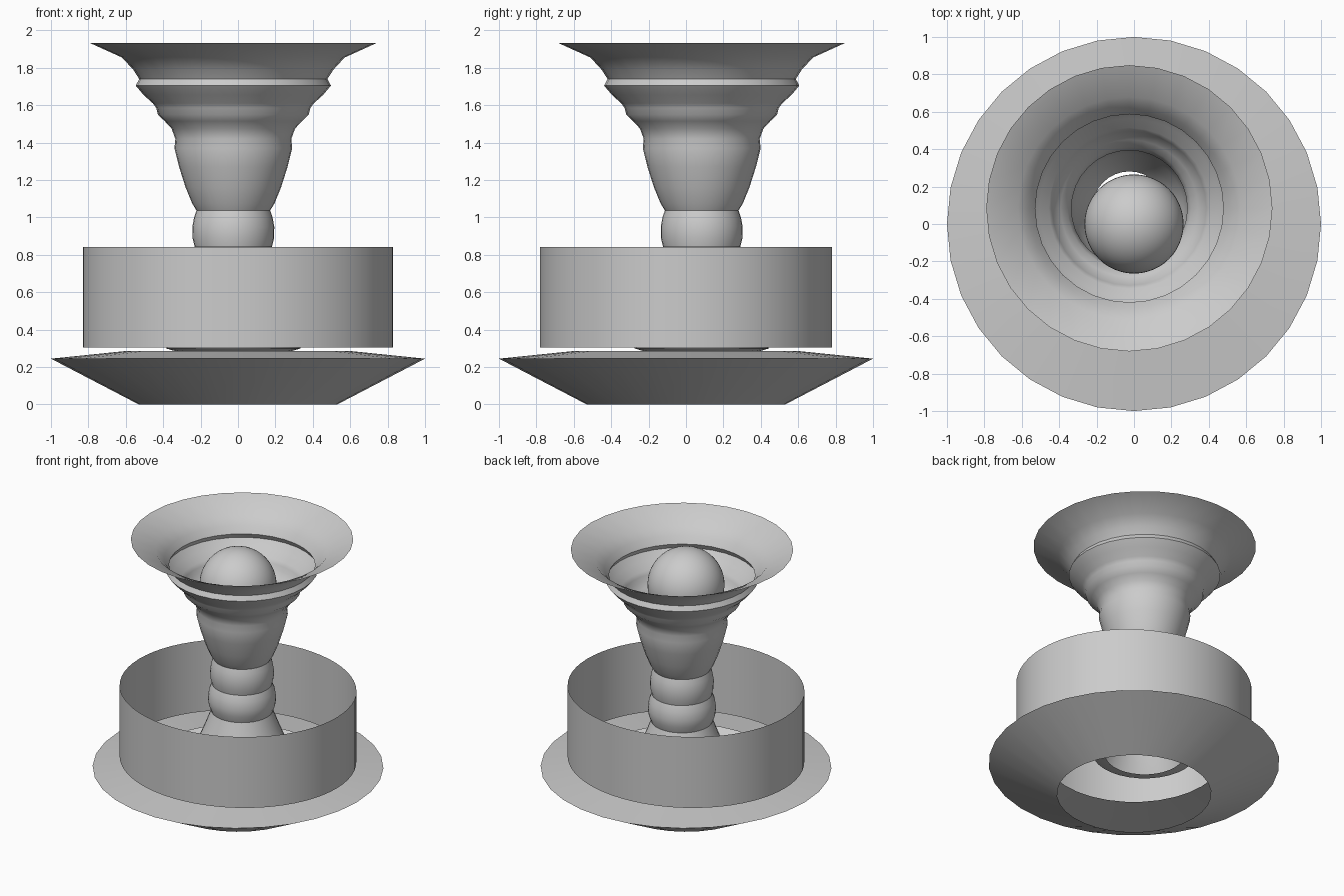
import bpy, bmesh
from math import cos, sin, tau, radians

if "Cube" in bpy.data.objects:
    bpy.data.objects.remove(bpy.data.objects["Cube"])


def smooth(obj, angle=35):
    bpy.ops.object.select_all(action='DESELECT')
    obj.select_set(True)
    bpy.context.view_layer.objects.active = obj
    bpy.ops.object.shade_smooth_by_angle(angle=radians(angle))


def lathe(name, profile, segments=32, center=(0, 0), scale=(1, 1)):
    """Open surface of revolution from (radius, z) points, listed bottom to top."""
    bm = bmesh.new()
    rings = [[bm.verts.new((center[0] + r * scale[0] * cos(tau * i / segments),
                            center[1] + r * scale[1] * sin(tau * i / segments), z))
              for i in range(segments)] for r, z in profile]
    for low, high in zip(rings, rings[1:]):
        for i in range(segments):
            j = (i + 1) % segments
            bm.faces.new((low[i], low[j], high[j], high[i]))
    mesh = bpy.data.meshes.new(name)
    bm.to_mesh(mesh)
    bm.free()
    obj = bpy.data.objects.new(name, mesh)
    bpy.context.collection.objects.link(obj)
    smooth(obj)
    return obj


# Dish-shaped base, open at bottom and top
lathe("base_dish", [(0.53, 0), (1.0, 0.245), (0.61, 0.285)])

# Thin slightly oval wall
lathe("drum_wall", [(1, 0.305), (1, 0.843)], 64, scale=(0.83, 0.78))

# Hollow turned stem flaring to a trumpet rim, set slightly off centre
stem = [(0.27, 0.28), (0.32, 0.288), (0.36, 0.30), (0.345, 0.33), (0.295, 0.43),
        (0.25, 0.54), (0.212, 0.64), (0.23, 0.69), (0.235, 0.74), (0.226, 0.80),
        (0.207, 0.845), (0.218, 0.89), (0.219, 0.95), (0.21, 1.0), (0.197, 1.037),
        (0.22, 1.075), (0.255, 1.16), (0.29, 1.27), (0.315, 1.37), (0.31, 1.42),
        (0.33, 1.475), (0.367, 1.515), (0.403, 1.55), (0.412, 1.585), (0.43, 1.61),
        (0.48, 1.655), (0.522, 1.705), (0.503, 1.74), (0.535, 1.79),
        (0.595, 1.855), (0.765, 1.932)]
lathe("trumpet_stem", stem, 32, center=(-0.025, 0.084))

# Ball resting in the mouth
bpy.ops.mesh.primitive_uv_sphere_add(segments=48, ring_count=24, radius=0.265,
                                     location=(0, 0, 1.63))
ball = bpy.context.object
ball.name = "ball"
smooth(ball)
